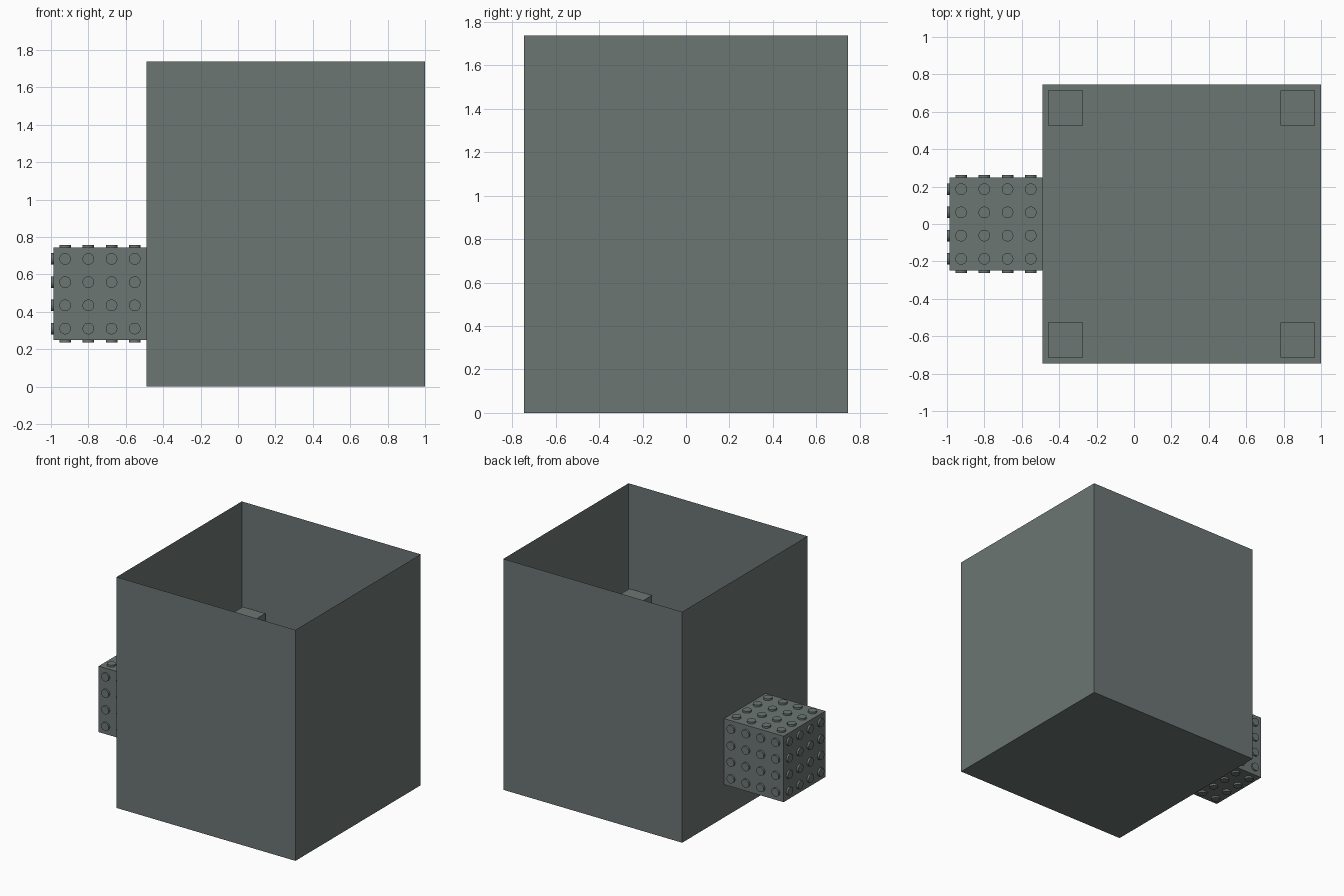
import bpy, bmesh
from mathutils import Vector, Matrix

if "Cube" in bpy.data.objects:
    bpy.data.objects.remove(bpy.data.objects["Cube"])

U = 0.4966                 # edge of the small cube, the module for everything
CX = 1.0 - 1.5 * U         # centre of the open box in x
PEG = 2.0 - 4 * U          # how far the studs stand out

grey = bpy.data.materials.new("slate grey")
grey.diffuse_color = (0.15, 0.18, 0.174, 1)
grey.use_nodes = True
grey.node_tree.nodes["Principled BSDF"].inputs["Base Color"].default_value = grey.diffuse_color


def finish(name, bm):
    me = bpy.data.meshes.new(name)
    bm.to_mesh(me)
    bm.free()
    me.materials.append(grey)
    ob = bpy.data.objects.new(name, me)
    bpy.context.collection.objects.link(ob)
    return ob


def box(name, lo, hi, drop=None):
    """Box between two corners; drop removes the face with that normal."""
    bm = bmesh.new()
    bmesh.ops.create_cube(bm, size=1)
    lo, hi = Vector(lo), Vector(hi)
    for v in bm.verts:
        v.co = Vector([(lo[i] + hi[i]) / 2 + v.co[i] * (hi[i] - lo[i]) for i in range(3)])
    bm.normal_update()
    if drop:
        faces = [f for f in bm.faces if f.normal.dot(Vector(drop)) > 0.9]
        bmesh.ops.delete(bm, geom=faces, context='FACES')
    return finish(name, bm)


# large bin with paper-thin walls, open at the top
box("open_bin", (CX - 1.5 * U, -1.5 * U, 0), (CX + 1.5 * U, 1.5 * U, 3.5 * U), drop=(0, 0, 1))

# four square posts standing in the corners of the bin
r = 0.1875 * U
for sx, xn in ((-1, "left"), (1, "right")):
    for sy, yn in ((-1, "front"), (1, "back")):
        x, y = CX + sx * 1.25 * U, sy * 1.25 * U
        box(f"{yn}_{xn}_post", (x - r, y - r, 0.002), (x + r, y + r, 0.965))

# small cube on the left wall
C = Vector((CX - 2 * U, 0, U))
h = Vector((U / 2,) * 3)
box("side_cube", C - h, C + h, drop=(1, 0, 0))

# 4 x 4 round studs on each of the five exposed cube faces
bm = bmesh.new()
for n in ((-1, 0, 0), (0, -1, 0), (0, 1, 0), (0, 0, -1), (0, 0, 1)):
    rot = Vector(n).to_track_quat('Z', 'Y').to_matrix().to_4x4()
    for i in range(4):
        for j in range(4):
            pos = Matrix.Translation(((i - 1.5) * U / 4, (j - 1.5) * U / 4, U / 2 + PEG / 2))
            bmesh.ops.create_cone(bm, cap_ends=True, segments=24, radius1=0.031, radius2=0.031,
                                  depth=PEG, matrix=Matrix.Translation(C) @ rot @ pos)
studs = finish("cube_studs", bm)
bpy.context.view_layer.objects.active = studs
studs.select_set(True)
bpy.ops.object.shade_smooth_by_angle()
